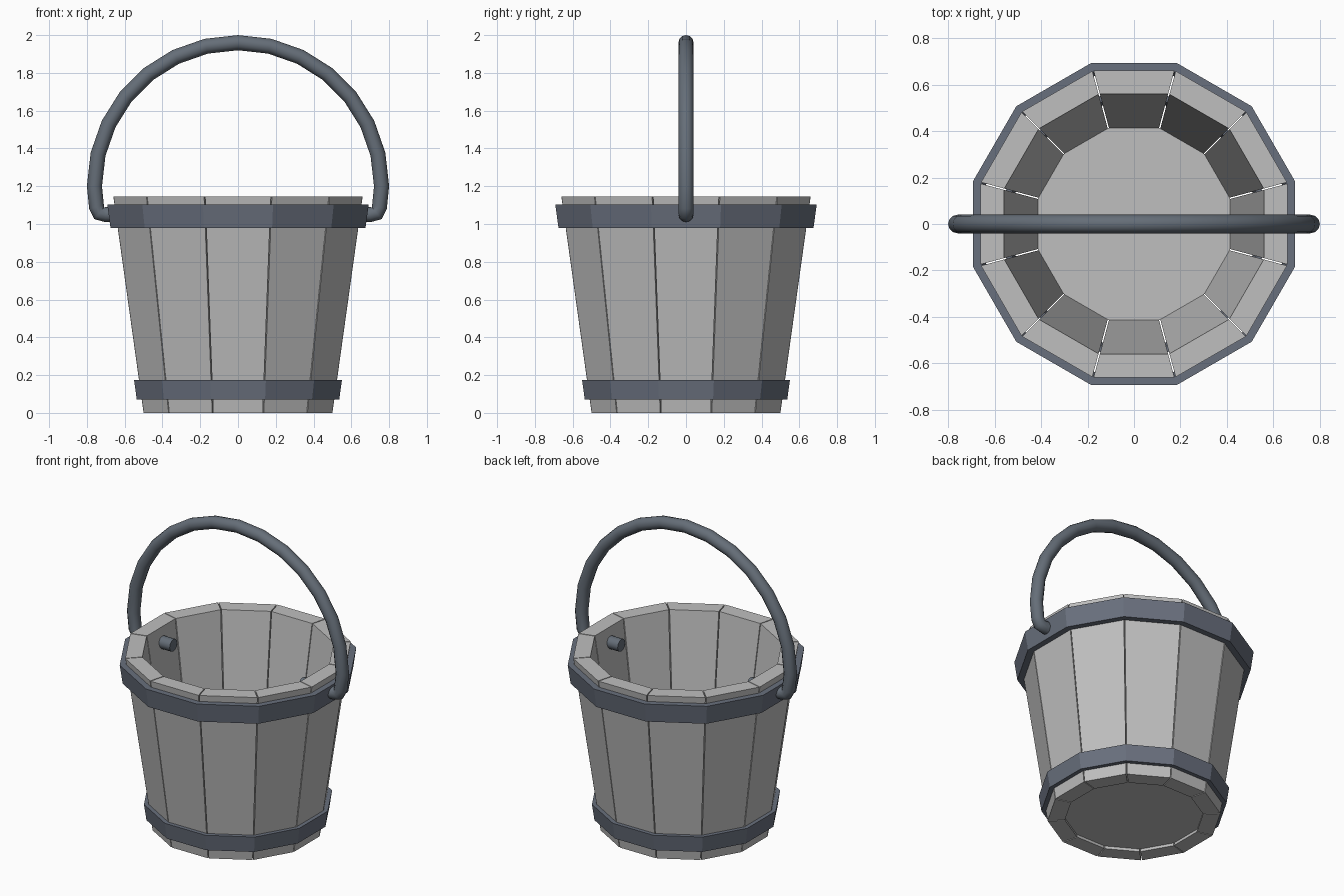
import bpy, bmesh, math
from mathutils import Vector

if "Cube" in bpy.data.objects:
    bpy.data.objects.remove(bpy.data.objects["Cube"])

SIDES = 12
HALF = math.tan(math.pi / SIDES)
HEIGHT = 1.145


def material(name, rgb):
    m = bpy.data.materials.new(name)
    m.diffuse_color = (*rgb, 1)
    m.use_nodes = True
    m.node_tree.nodes["Principled BSDF"].inputs["Base Color"].default_value = m.diffuse_color
    return m


wood = material("grey wood", (0.52, 0.52, 0.52))
hoop_metal = material("hoop metal", (0.14, 0.16, 0.205))
handle_metal = material("handle metal", (0.13, 0.155, 0.187))


def outer(z):   # distance of the wall's outer flat from the axis
    return 0.50 + 0.16 * z / HEIGHT


def inner(z):
    return 0.40 + 0.16 * z / HEIGHT


def make(name, bm, mat):
    bmesh.ops.recalc_face_normals(bm, faces=bm.faces)
    me = bpy.data.meshes.new(name)
    bm.to_mesh(me)
    bm.free()
    me.materials.append(mat)
    ob = bpy.data.objects.new(name, me)
    bpy.context.collection.objects.link(ob)
    return ob


def ring_verts(bm, apothem, z):
    r = apothem / math.cos(math.pi / SIDES)
    return [bm.verts.new((r * math.cos(a), r * math.sin(a), z))
            for a in [(i + 0.5) * 2 * math.pi / SIDES for i in range(SIDES)]]


# Staves: tapered boards with a narrow gap between neighbours
bm = bmesh.new()
GAP = 0.003
for i in range(SIDES):
    a = i * 2 * math.pi / SIDES
    d, t = Vector((math.cos(a), math.sin(a), 0)), Vector((-math.sin(a), math.cos(a), 0))
    loops = []
    for z in (0, HEIGHT):
        loops.append([bm.verts.new(d * r + t * s * (r * HALF - GAP) + Vector((0, 0, z)))
                      for r, s in ((outer(z), -1), (outer(z), 1), (inner(z), 1), (inner(z), -1))])
    lo, hi = loops
    bm.faces.new(lo)
    bm.faces.new(hi)
    for k in range(4):
        n = (k + 1) % 4
        bm.faces.new((lo[k], lo[n], hi[n], hi[k]))
make("staves", bm, wood)

# Floor board, slightly raised off the ground
bm = bmesh.new()
lo, hi = ring_verts(bm, inner(0.02), 0.02), ring_verts(bm, inner(0.09), 0.09)
bm.faces.new(lo)
bm.faces.new(hi)
for k in range(SIDES):
    n = (k + 1) % SIDES
    bm.faces.new((lo[k], lo[n], hi[n], hi[k]))
make("floor_board", bm, wood)

# Metal hoops following the slope of the wall
for name, z0, z1, thick in (("upper_hoop", 0.98, 1.103, 0.038), ("lower_hoop", 0.07, 0.175, 0.026)):
    bm = bmesh.new()
    prof = [ring_verts(bm, r, z) for r, z in ((outer(z0), z0), (outer(z0) + thick, z0),
                                              (outer(z1) + thick, z1), (outer(z1), z1))]
    for j in range(4):
        p, q = prof[j], prof[(j + 1) % 4]
        for k in range(SIDES):
            n = (k + 1) % SIDES
            bm.faces.new((p[k], p[n], q[n], q[k]))
    make(name, bm, hoop_metal)

# Handle: round bar bent in an arch, ends pass through the wall
ARC, SEG, TUBE = 0.76, 14, 0.04
end = [(0.47, 1.05), (0.70, 1.05), (0.735, 1.057), (0.749, 1.09)]
path = end + [(ARC * math.cos(math.pi * i / SEG), 1.2 + ARC * math.sin(math.pi * i / SEG))
              for i in range(SEG + 1)] + [(-x, z) for x, z in reversed(end)]
path = [Vector((x, 0, z)) for x, z in path]
bm = bmesh.new()
rings = []
for i, p in enumerate(path):
    d_in = (p - path[max(i - 1, 0)]).normalized()
    d_out = (path[min(i + 1, len(path) - 1)] - p).normalized()
    d = (d_in + d_out).normalized()
    side, across = Vector((0, 1, 0)), Vector((d.z, 0, -d.x))
    rings.append([bm.verts.new(p + TUBE * (across * math.cos(a) + side * math.sin(a)))
                  for a in [k * math.pi / 6 for k in range(12)]])
for p, q in zip(rings, rings[1:]):
    for k in range(12):
        n = (k + 1) % 12
        bm.faces.new((p[k], p[n], q[n], q[k]))
bm.faces.new(rings[0])
bm.faces.new(rings[-1])
handle = make("handle", bm, handle_metal)
bpy.context.view_layer.objects.active = handle
handle.select_set(True)
bpy.ops.object.shade_smooth_by_angle(angle=math.radians(50))
